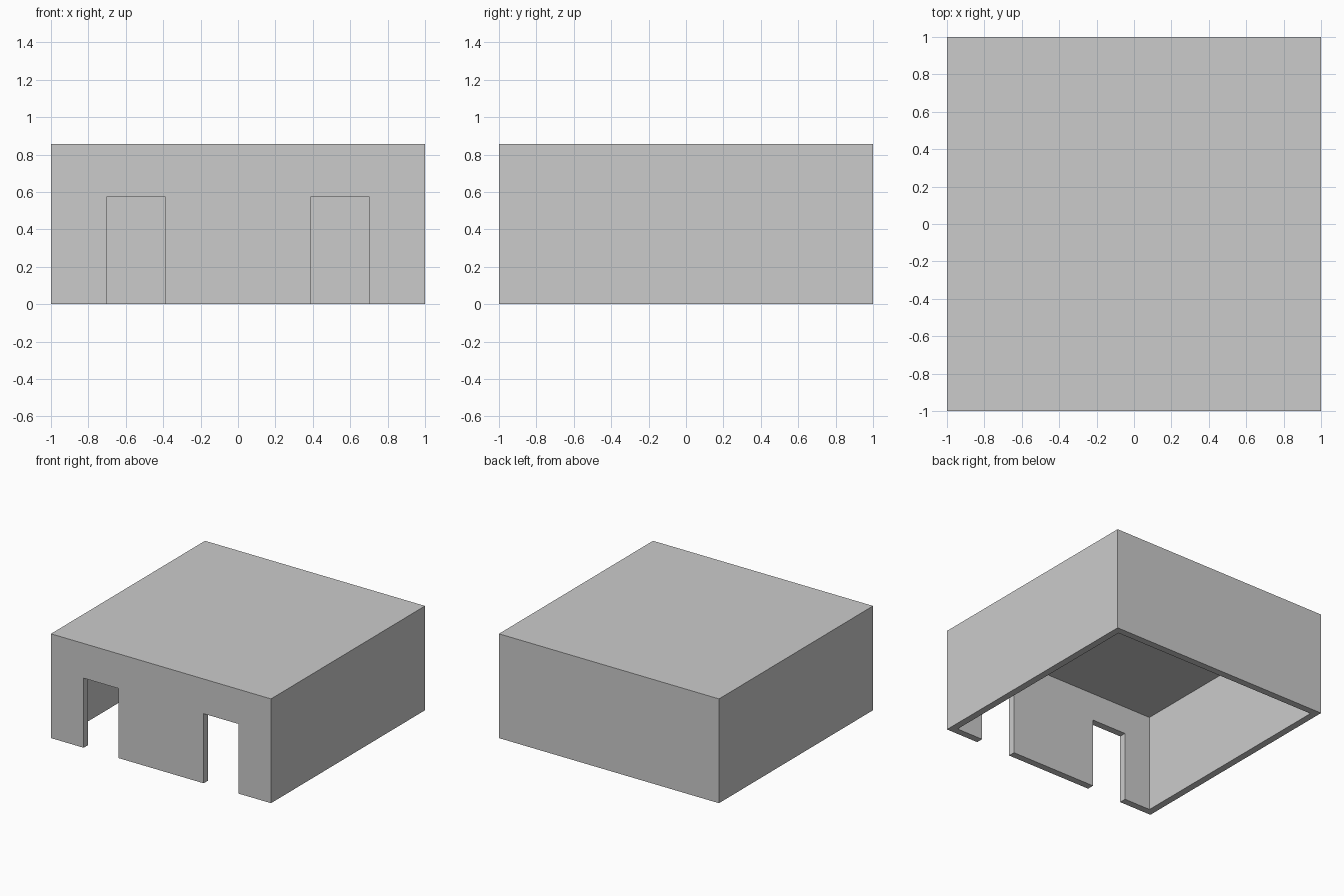
import bpy

if "Cube" in bpy.data.objects:
    bpy.data.objects.remove(bpy.data.objects["Cube"])

W, H, T = 2.0, 0.857, 0.057           # width/depth, height, wall thickness
DOOR_IN, DOOR_OUT, DOOR_H = 0.388, 0.703, 0.572


def box(name, lo, hi):
    """Axis-aligned box between two corners."""
    bpy.ops.mesh.primitive_cube_add(size=1, location=[(a + b) / 2 for a, b in zip(lo, hi)])
    ob = bpy.context.object
    ob.name = name
    ob.scale = [b - a for a, b in zip(lo, hi)]
    bpy.ops.object.transform_apply(location=True, rotation=False, scale=True)
    return ob


def cut(target, cutter):
    """Subtract the cutter, then discard it."""
    cutter.hide_render = True
    mod = target.modifiers.new(cutter.name, 'BOOLEAN')
    mod.operation = 'DIFFERENCE'
    mod.solver = 'EXACT'
    mod.object = cutter
    bpy.context.view_layer.objects.active = target
    bpy.ops.object.modifier_apply(modifier=mod.name)
    bpy.data.objects.remove(cutter, do_unlink=True)


# Outer block
h = W / 2
shell = box("box_shell", (-h, -h, 0), (h, h, H))

# Hollow interior, open at the bottom
i = h - T
cut(shell, box("interior_cutter", (-i, -i, -0.2), (i, i, H - T)))

# Two doorways through the front wall
for side in (-1, 1):
    x0, x1 = sorted((side * DOOR_IN, side * DOOR_OUT))
    cut(shell, box("doorway_cutter", (x0, -h - 0.2, -0.2), (x1, -h + 0.3, DOOR_H)))
